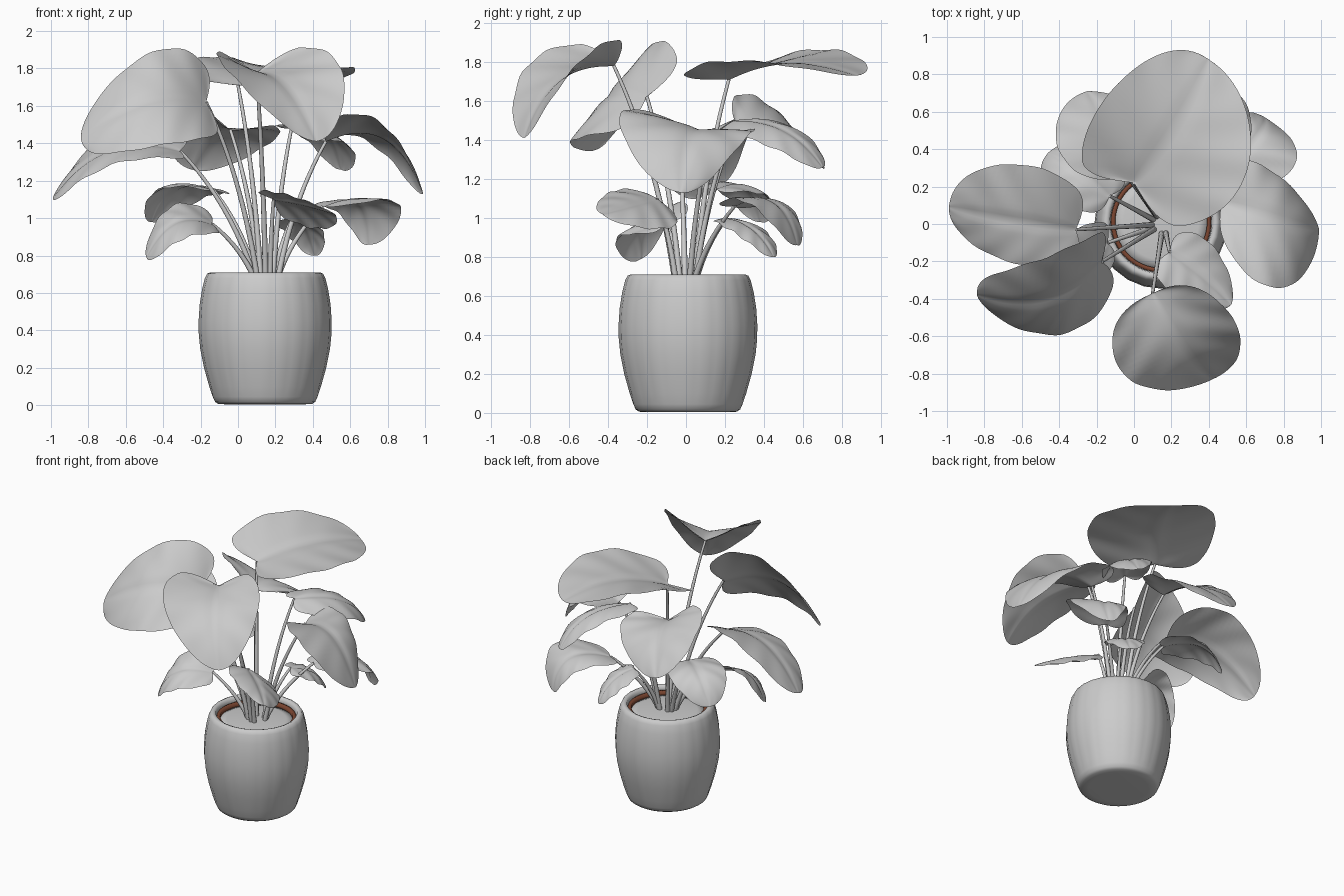
import bpy, math
from mathutils import Vector

if "Cube" in bpy.data.objects:
    bpy.data.objects.remove(bpy.data.objects["Cube"])

CX, CY = 0.145, 0.01          # pot centre


def make_mesh(name, verts, faces, color=None):
    me = bpy.data.meshes.new(name)
    me.from_pydata(verts, [], faces)
    me.validate()
    me.shade_smooth()
    ob = bpy.data.objects.new(name, me)
    bpy.context.collection.objects.link(ob)
    if color:
        mat = bpy.data.materials.new(name + "_colour")
        mat.diffuse_color = color
        mat.use_nodes = True
        mat.node_tree.nodes["Principled BSDF"].inputs["Base Color"].default_value = mat.diffuse_color
        me.materials.append(mat)
    return ob


def lathe(name, profile, n=72, ridge=0.0, closed=False, color=None):
    verts, faces = [], []
    for r, z in profile:
        for i in range(n):
            a = 2 * math.pi * i / n
            rr = r + ridge * math.cos(24 * a) * (1 if r > 0.28 else 0)
            verts.append((CX + rr * math.cos(a), CY + rr * math.sin(a), z))
    k = len(profile)
    for j in range(k if closed else k - 1):
        for i in range(n):
            q = (j + 1) % k
            faces.append((j * n + i, j * n + (i + 1) % n,
                          q * n + (i + 1) % n, q * n + i))
    if not closed:
        faces.append(tuple(reversed(range(n))))
        faces.append(tuple(range((k - 1) * n, k * n)))
    return make_mesh(name, verts, faces, color)


# pot with faint vertical ridges, inner liner and soil
lathe("pot", [(0.2, 0.004), (0.25, 0.006), (0.268, 0.018), (0.28, 0.045),
              (0.297, 0.1), (0.325, 0.2), (0.345, 0.3), (0.353, 0.38),
              (0.354, 0.45), (0.348, 0.54), (0.335, 0.62), (0.32, 0.68),
              (0.308, 0.703), (0.292, 0.71), (0.275, 0.703), (0.27, 0.68),
              (0.268, 0.63)], ridge=0.0018)
lathe("liner", [(0.268, 0.63), (0.268, 0.675), (0.245, 0.675), (0.245, 0.63)],
      closed=True, color=(0.2, 0.06, 0.03, 1))
lathe("soil", [(0.247, 0.63), (0.245, 0.648), (0.2, 0.655), (0.1, 0.66), (0.02, 0.662)])


def stem(name, base, k):
    # petiole bending from the soil out to the leaf base
    d = base - Vector((CX, CY, 0.64))
    a = math.atan2(d.y, d.x)
    s = Vector((CX + 0.01 + 0.055 * math.cos(a), CY - 0.01 + 0.05 * math.sin(a), 0.64))
    d = base - s
    c = s + Vector((d.x * 0.3, d.y * 0.3, d.z * 0.58))
    cu = bpy.data.curves.new(name, 'CURVE')
    cu.dimensions = '3D'
    cu.bevel_depth = 0.016
    cu.bevel_resolution = 3
    cu.use_fill_caps = True
    sp = cu.splines.new('POLY')
    n = 18
    sp.points.add(n - 1)
    for i in range(n):
        t = i / (n - 1)
        p = s * (1 - t) ** 2 + c * (2 * t * (1 - t)) + base * t * t
        sp.points[i].co = (*p, 1)
        sp.points[i].radius = 1 - 0.45 * t
    sp.use_smooth = True
    ob = bpy.data.objects.new(name, cu)
    bpy.context.collection.objects.link(ob)


count = 0


def leaf(base, tip, left, right, bulge=0.06, lobe=0.1, lift=0.0, rnd=0.5):
    # heart-shaped blade: curved midrib plus two sides; lift raises the base lobes
    global count
    count += 1
    B, T, L, R = map(Vector, (base, tip, left, right))
    nrm = (R - L).cross(T - B).normalized()
    if nrm.z < 0:
        nrm = -nrm
    M = (B + T + L + R) / 4 + nrm * bulge
    half, cup = (R - L) / 2, (L + R) / 2 - M

    def rib(s):
        return B * (2 * (s - .5) * (s - 1)) + M * (4 * s * (1 - s)) + T * (2 * s * (s - .5))

    nt, nv = 36, 24
    verts, faces = [B], []
    for i in range(1, nt):
        t = 0.5 - 0.5 * math.cos(math.pi * i / nt)
        w = math.sin(math.pi * t ** 0.75) ** rnd
        for j in range(nv + 1):
            v = 2 * j / nv - 1
            near = abs(v) ** 1.5 * (1 - t) ** 2 * min(1, w * 1.4)
            p = rib(t - lobe * near) + (half * v + cup * v * v) * w + nrm * lift * near
            # gentle side-vein ripple and a midrib groove
            p += nrm * (0.006 * abs(v) * w * math.sin(22 * (t - 0.3 * abs(v)) + count)
                        - 0.01 * w * math.exp(-(v / 0.12) ** 2))
            verts.append(p)
    verts.append(T)
    row = nv + 1
    for j in range(nv):
        faces.append((0, 1 + j, 2 + j))
        for i in range(nt - 2):
            a = 1 + i * row + j
            faces.append((a, a + row, a + row + 1, a + 1))
        a = 1 + (nt - 2) * row + j
        faces.append((a, len(verts) - 1, a + 1))
    make_mesh(f"leaf_{count}", verts, faces)
    stem(f"stem_{count}", B, count)


# upper leaves: back, front, left front, left, right
leaf((0.0, 0.22, 1.71), (0.4, 0.88, 1.73), (-0.1, 0.76, 1.85), (0.62, 0.28, 1.79), 0.03, 0.2, 0.07, 0.45)
leaf((0.1, -0.37, 1.78), (0.42, -0.83, 1.41), (-0.04, -0.82, 1.73), (0.56, -0.54, 1.76), 0.04, 0.12, 0.14)
leaf((-0.17, -0.2, 1.62), (-0.84, -0.38, 1.42), (-0.48, -0.17, 1.88), (-0.4, -0.59, 1.38), 0.09, 0.1, 0.03, 0.42)
leaf((-0.31, -0.03, 1.36), (-0.99, 0.09, 1.11), (-0.64, 0.33, 1.47), (-0.68, -0.2, 1.27), 0.08, 0.08, 0.04, 0.42)
leaf((0.47, 0.12, 1.41), (0.99, -0.03, 1.13), (0.76, -0.36, 1.48), (0.7, 0.3, 1.37), 0.1, 0.12, 0.12)
# middle back leaves
leaf((0.29, 0.25, 1.5), (0.55, 0.7, 1.26), (0.61, 0.41, 1.37), (0.33, 0.59, 1.44), 0.07)
leaf((-0.04, 0.26, 1.47), (-0.25, 0.71, 1.26), (-0.43, 0.42, 1.55), (0.17, 0.52, 1.37), 0.06, 0.12, 0.13)
# lower leaves
leaf((0.45, 0.25, 1.06), (0.7, 0.57, 0.86), (0.87, 0.32, 1.06), (0.51, 0.54, 1.03), 0.09, 0.1, 0.04)
leaf((0.19, -0.15, 1.1), (0.52, -0.43, 1.02), (0.43, -0.12, 0.94), (0.24, -0.4, 1.13), 0.03)
leaf((0.29, 0.21, 1.0), (0.41, 0.45, 0.8), (0.46, 0.25, 0.92), (0.25, 0.42, 0.92), 0.04)
leaf((-0.13, 0.15, 1.15), (-0.46, 0.38, 0.98), (-0.45, 0.16, 1.13), (-0.19, 0.43, 1.09), 0.08, 0.1, 0.04)
leaf((-0.14, -0.1, 0.97), (-0.49, -0.23, 0.79), (-0.37, -0.05, 1.05), (-0.29, -0.36, 0.88), 0.07, 0.1, 0.03, 0.42)
